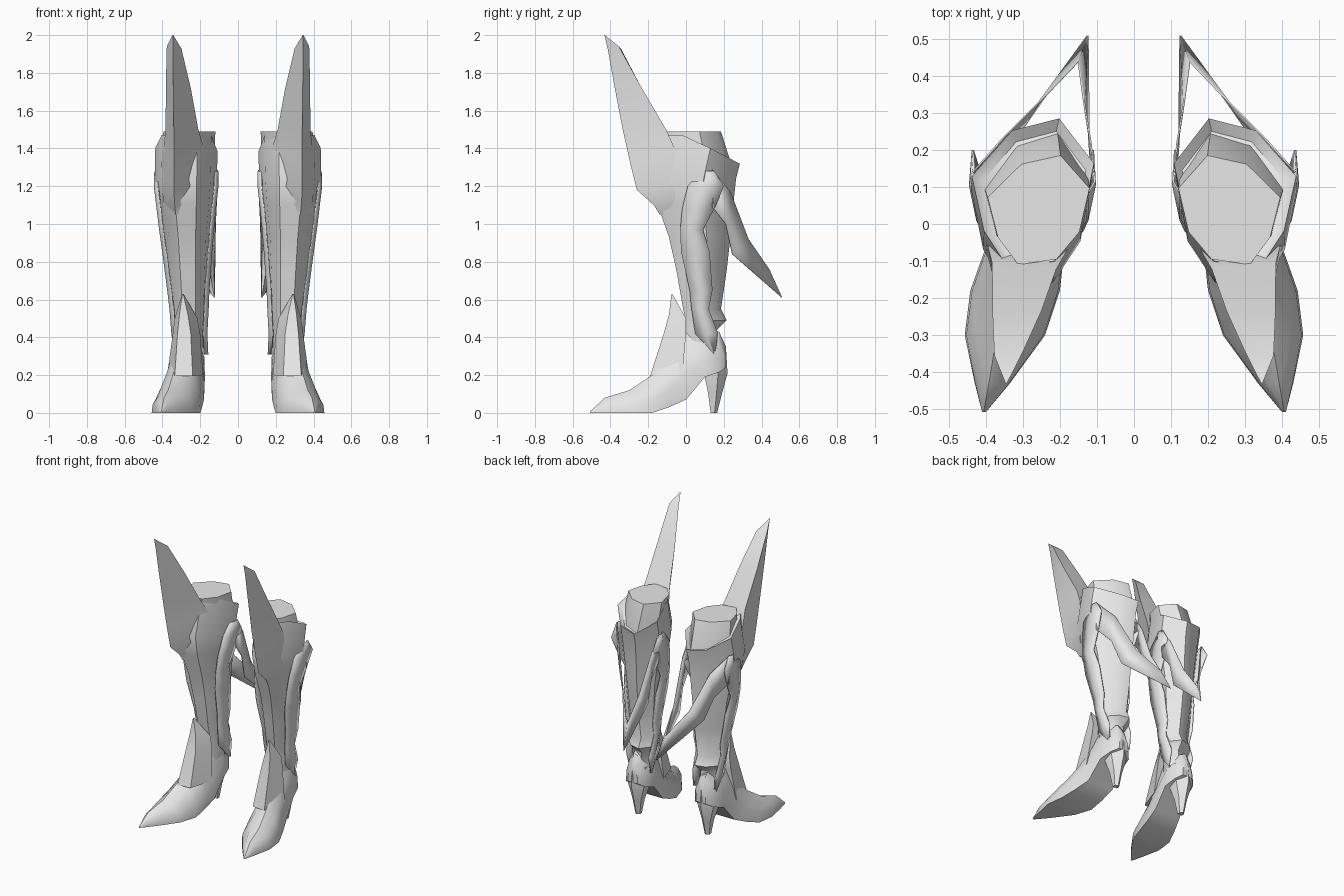
import bpy, bmesh, math

grey = bpy.data.materials.new("plain grey")
grey.diffuse_color = (0.8, 0.8, 0.8, 1)


def finish(name, bm, thickness=0, angle=38):
    """Make a smooth-shaded object and mirror it to the other leg."""
    bmesh.ops.remove_doubles(bm, verts=bm.verts, dist=0.0005)
    bmesh.ops.recalc_face_normals(bm, faces=bm.faces)
    mesh = bpy.data.meshes.new(name)
    bm.to_mesh(mesh)
    bm.free()
    mesh.materials.append(grey)
    ob = bpy.data.objects.new(name, mesh)
    bpy.context.collection.objects.link(ob)
    bpy.ops.object.select_all(action='DESELECT')
    ob.select_set(True)
    bpy.context.view_layer.objects.active = ob
    bpy.ops.object.shade_smooth_by_angle(angle=math.radians(angle))
    if thickness:
        solid = ob.modifiers.new("thickness", 'SOLIDIFY')
        solid.thickness = thickness
        solid.offset = 0
    ob.modifiers.new("other leg", 'MIRROR')


def loft(name, rings, closed=True, **kw):
    """Skin a list of equal-length point rings; closed rings get end caps."""
    bm = bmesh.new()
    rows = [[bm.verts.new(p) for p in ring] for ring in rings]
    n = len(rows[0])
    for a, b in zip(rows, rows[1:]):
        for i in range(n if closed else n - 1):
            j = (i + 1) % n
            bm.faces.new((a[i], a[j], b[j], b[i]))
    if closed:
        bm.faces.new(rows[0])
        bm.faces.new(rows[-1])
    finish(name, bm, **kw)


# Leg cross-section: back peak, outer side, front ridge, inner side
SECTION = [(-.43, 1), (.34, .84), (1, .23), (.8, -.5), (.4, -1),
           (-.35, -.9), (-.8, -.4), (-1, .4)]


def leg_ring(z, x0, x1, y0, y1, tilt=0):
    ring = []
    for u, v in SECTION:
        x = (x0 + x1) / 2 + u * (x1 - x0) / 2
        y = (y0 + y1) / 2 + v * (y1 - y0) / 2
        ring.append((x, y, z - tilt * max(0, y)))
    return ring


# Boot shaft, from ankle up to the slanted rim, folding inward at the top
shaft = [leg_ring(*r) for r in (
    (.30, .19, .33, 0, .17), (.44, .18, .345, 0, .165),
    (.49, .165, .35, 0, .215), (.55, .165, .35, -.015, .185),
    (.75, .155, .37, -.05, .215), (.93, .145, .39, -.09, .235),
    (1.10, .125, .42, -.15, .25), (1.24, .112, .44, -.18, .265))]
shaft.append(leg_ring(1.47, .108, .438, -.12, .285, .53))
shaft.append(leg_ring(1.45, .13, .41, -.10, .25, .6))
loft("boot_shaft", shaft)

# Thigh stump inside the rim
loft("thigh", [leg_ring(1.20, .125, .41, -.10, .25),
               leg_ring(1.30, .125, .41, -.10, .245),
               leg_ring(1.49, .12, .395, -.11, .185)])

# Knee blade: triangular sections of outer edge, ridge, inner edge
loft("knee_blade", [
    [(.34, -.10, 1.05), (.33, -.14, 1.05), (.23, -.09, 1.05)],
    [(.395, -.06, 1.12), (.335, -.17, 1.10), (.19, -.07, 1.12)],
    [(.405, -.05, 1.22), (.34, -.26, 1.18), (.165, -.05, 1.22)],
    [(.395, -.06, 1.40), (.34, -.295, 1.32), (.18, -.07, 1.40)],
    [(.383, -.105, 1.50), (.34, -.335, 1.50), (.21, -.122, 1.50)],
    [(.382, -.24, 1.73), (.343, -.383, 1.75), (.25, -.235, 1.72)],
    [(.377, -.355, 1.94), (.345, -.415, 1.93), (.30, -.345, 1.93)],
    [(.347, -.43, 2.0), (.345, -.432, 2.0), (.343, -.43, 2.0)]])

# Foot, lofted from toe to back: y, inner x, outer x, sole z, top z
foot = []
for y, xi, xo, zb, zt in (
        (-.508, .400, .41, 0, .008), (-.43, .335, .43, 0, .08),
        (-.30, .24, .457, 0, .12), (-.18, .20, .442, 0, .20),
        (-.09, .19, .41, .03, .29), (0, .18, .375, .07, .42),
        (.10, .175, .36, .19, .46), (.175, .19, .34, .215, .43),
        (.212, .225, .30, .24, .35)):
    w, h = xo - xi, zt - zb
    foot.append([(xi, y, zb), (xi + w * .02, y, zb + h * .4),
                 (xi + w * .28, y, zb + h * .88), (xi + w * .6, y, zt),
                 (xi + w * .85, y, zb + h * .7),
                 (xo - w * .02, y, zb + h * .35), (xo, y, zb)])
loft("foot", foot)


# Heel spike
def heel_ring(z, x0, x1, y0, y1):
    m = (x0 + x1) / 2
    return [(x0, y0, z), (x1, y0, z), (x1, y0 * .4 + y1 * .6, z),
            (m, y1, z), (x0, y0 * .4 + y1 * .6, z)]


loft("heel", [heel_ring(0, .25, .285, .13, .165),
              heel_ring(.10, .235, .30, .118, .19),
              heel_ring(.21, .205, .33, .095, .22),
              heel_ring(.34, .20, .33, .09, .212)])

# Pointed ankle guard in front of the shin
loft("ankle_guard", [
    [(.375, -.02, .20), (.335, -.19, .195), (.24, -.18, .195), (.185, -.02, .20)],
    [(.345, 0, .42), (.32, -.118, .42), (.25, -.11, .42), (.20, 0, .42)],
    [(.335, 0, .50), (.31, -.09, .52), (.265, -.088, .52), (.215, 0, .50)],
    [(.296, -.072, .63), (.294, -.077, .63), (.29, -.077, .63), (.288, -.072, .63)]])

# Side plates that narrow to a point by the ankle: z, front y, back y, outer x, inner x
PLATE = [(1.28, .08, .15, .44, .106), (1.20, .01, .20, .443, .106),
         (1.08, -.02, .15, .428, .12), (.97, -.03, .09, .415, .13),
         (.85, -.025, .125, .398, .14), (.65, .02, .14, .372, .154),
         (.55, .03, .12, .36, .158), (.42, .05, .17, .35, .165),
         (.31, .148, .152, .335, .16)]
loft("outer_plate", [[(xo - .02, a, z), (xo, (a + b) / 2, z), (xo - .008, b, z)]
                     for z, a, b, xo, xi in PLATE], closed=False, thickness=.006)
loft("inner_plate", [[(xi + .02, a, z), (xi, (a + b) / 2, z), (xi + .005, b, z)]
                     for z, a, b, xo, xi in PLATE], closed=False, thickness=.006)

# Two ribbons sweeping back from the plates and joining in one pointed tail
TAIL = [(.15, .44, .76), (.125, .508, .61)]
loft("outer_ribbon", [
    [(.435, .14, 1.285), (.43, .14, 1.09)], [(.35, .235, 1.17), (.365, .21, 1.0)],
    [(.255, .33, .92), (.31, .245, .84)], TAIL], closed=False, thickness=.005)
loft("inner_ribbon", [
    [(.108, .14, 1.285), (.115, .14, 1.09)], [(.117, .22, 1.17), (.12, .21, 1.0)],
    [(.135, .33, .92), (.122, .245, .84)], TAIL], closed=False, thickness=.005)
